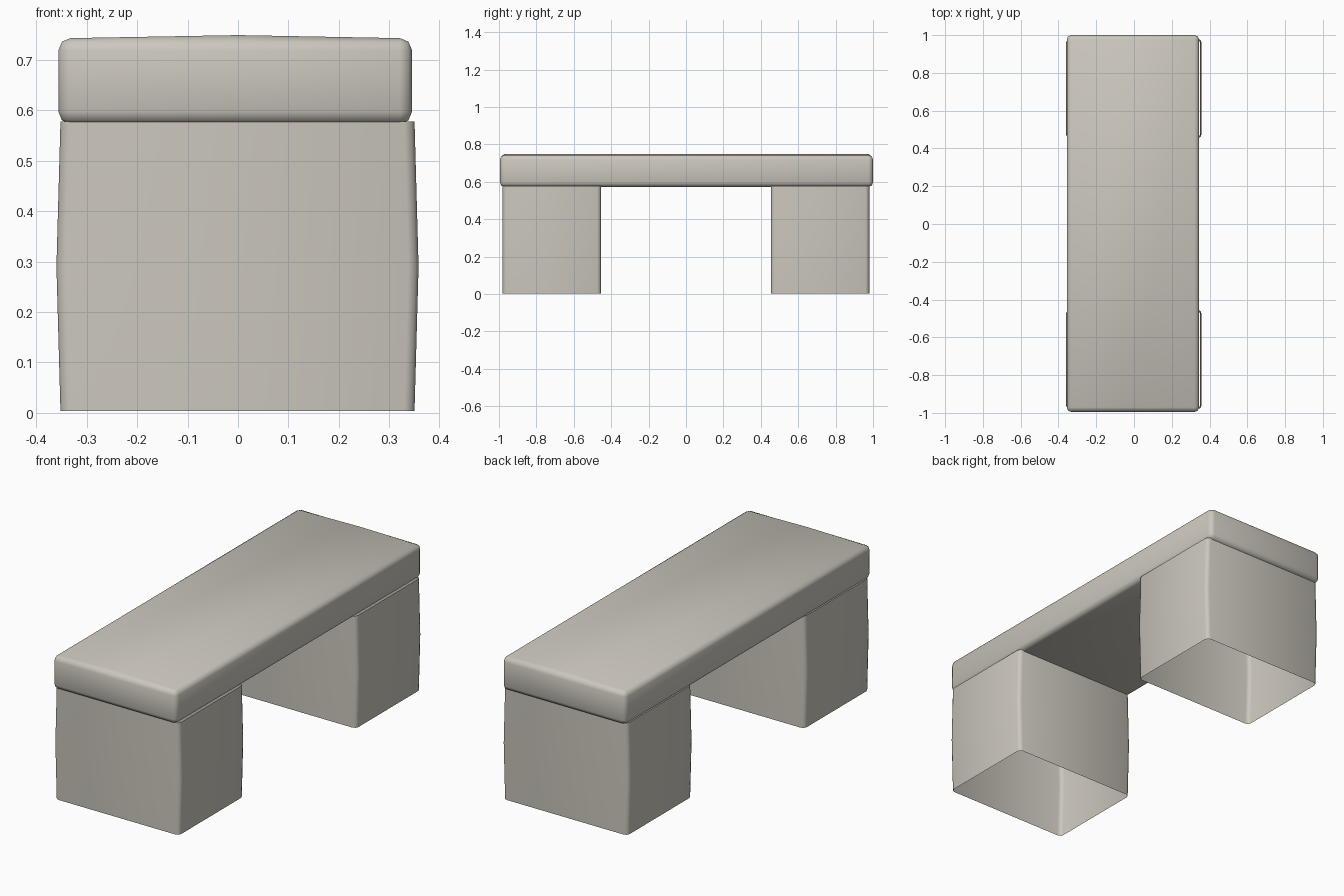
import bpy, bmesh, math

cube = bpy.data.objects.get("Cube")
if cube:
    bpy.data.objects.remove(cube, do_unlink=True)

# Single warm stone colour
STONE = (0.60, 0.57, 0.51, 1.0)
stone = bpy.data.materials.new("pale stone")
stone.use_nodes = True
stone.diffuse_color = STONE
stone.node_tree.nodes["Principled BSDF"].inputs["Base Color"].default_value = STONE


def finish(name, bm):
    bmesh.ops.recalc_face_normals(bm, faces=bm.faces)
    mesh = bpy.data.meshes.new(name)
    bm.to_mesh(mesh)
    bm.free()
    mesh.materials.append(stone)
    for p in mesh.polygons:
        p.use_smooth = True
    obj = bpy.data.objects.new(name, mesh)
    bpy.context.collection.objects.link(obj)
    return obj


def box(lo, hi):
    bm = bmesh.new()
    bmesh.ops.create_cube(bm, size=1)
    for v in bm.verts:
        v.co = [a + (b - a) * (c + 0.5) for a, b, c in zip(lo, hi, v.co)]
    return bm


# Seat slab with rounded edges and a slight crown along the middle
bm = box((-0.356, -0.995, 0.573), (0.345, 1.0, 0.743))
bmesh.ops.bevel(bm, geom=bm.edges[:], offset=0.024, segments=2,
                profile=0.5, affect='EDGES', clamp_overlap=True)
bmesh.ops.bisect_plane(bm, geom=bm.verts[:] + bm.edges[:] + bm.faces[:],
                       plane_co=(0, 0, 0), plane_no=(1, 0, 0))
for v in bm.verts:
    if abs(v.co.x) < 0.01 and v.co.z > 0.74:
        v.co.z += 0.006
finish("seat_slab", bm)


# Hollow legs: rounded walls, open below, with slightly swollen sides
def leg(name, y0, y1):
    bm = box((-0.352, y0, 0.004), (0.350, y1, 0.578))
    caps = [f for f in bm.faces if abs(f.normal.z) > 0.9]
    bmesh.ops.delete(bm, geom=caps, context='FACES_ONLY')
    upright = [e for e in bm.edges
               if abs(e.verts[0].co.z - e.verts[1].co.z) > 0.1]
    bmesh.ops.bevel(bm, geom=upright, offset=0.02, segments=2,
                    profile=0.5, affect='EDGES')
    bmesh.ops.bisect_plane(bm, geom=bm.verts[:] + bm.edges[:] + bm.faces[:],
                           plane_co=(0, 0, 0.29), plane_no=(0, 0, 1))
    for v in bm.verts:
        if abs(v.co.z - 0.29) < 0.01:
            v.co.x += math.copysign(0.008, v.co.x)
    finish(name, bm)


leg("front_leg", -0.98, -0.455)
leg("back_leg", 0.455, 0.98)
